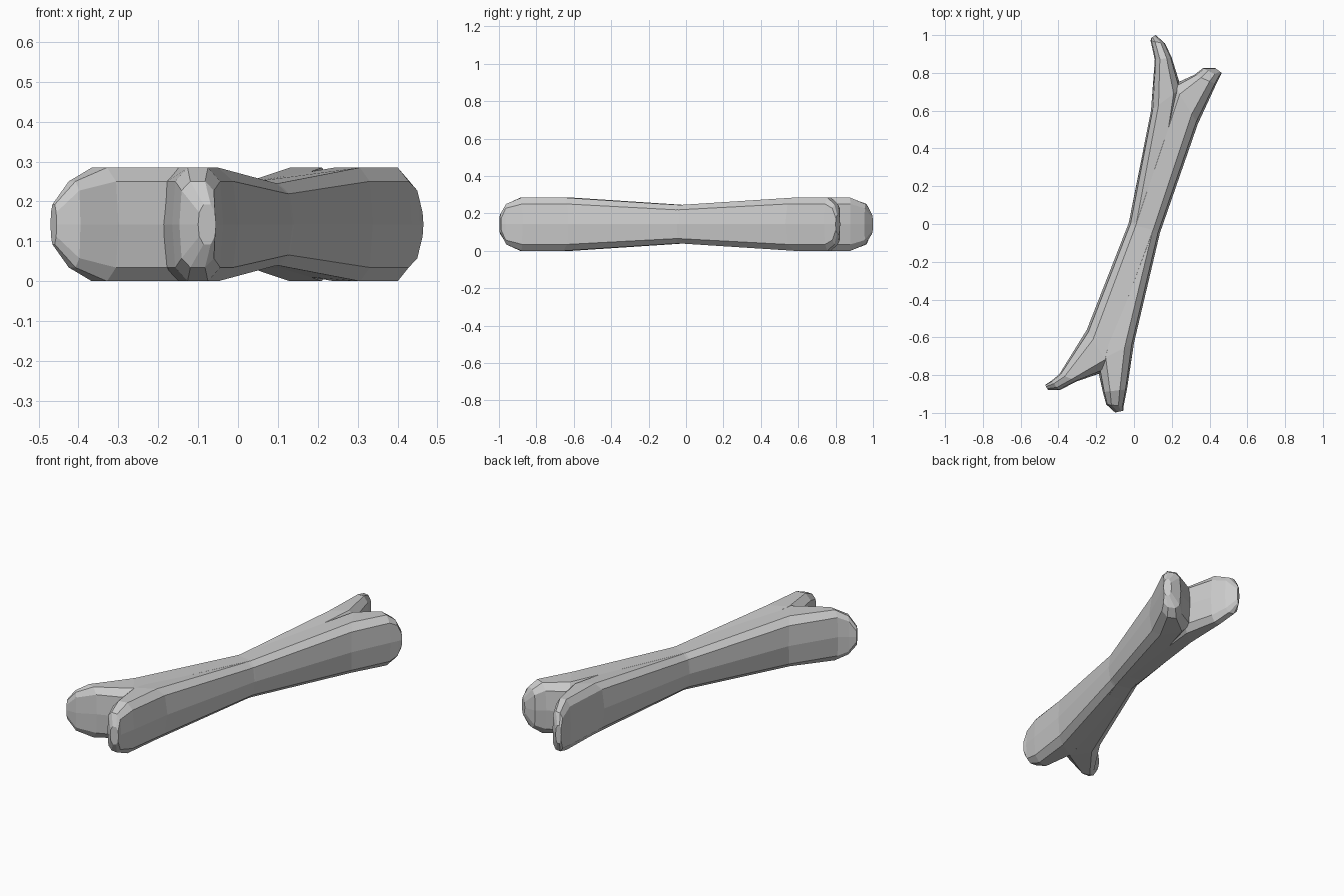
import bpy, bmesh
from mathutils import Vector

if "Cube" in bpy.data.objects:
    bpy.data.objects.remove(bpy.data.objects["Cube"])

ZC = 0.1425
# Section: left x,y, right x,y, half height of side wall, half height of ridge
MID = (-0.03, 0.0, 0.14, -0.04, 0.077, 0.103)

STRAND_A = [
    (-0.47, -0.852, -0.455, -0.88, 0.03, 0.05),
    (-0.437, -0.83, -0.395, -0.88, 0.085, 0.108),
    (-0.395, -0.795, -0.30, -0.832, 0.108, 0.1425),
    (-0.25, -0.56, -0.12, -0.77, 0.108, 0.1425),
    MID,
    (0.21, 0.74, 0.338, 0.53, 0.108, 0.1425),
    (0.32, 0.79, 0.435, 0.74, 0.108, 0.1425),
    (0.365, 0.825, 0.455, 0.78, 0.085, 0.108),
    (0.43, 0.825, 0.465, 0.80, 0.03, 0.05),
]
STRAND_B = [
    (-0.10, -0.998, -0.055, -0.988, 0.03, 0.05),
    (-0.147, -0.955, -0.055, -0.965, 0.085, 0.108),
    (-0.165, -0.89, -0.037, -0.875, 0.108, 0.1425),
    (-0.20, -0.73, 0.0, -0.63, 0.108, 0.1425),
    (MID[0] + .001, MID[1], MID[2] - .001, MID[3], 0.076, 0.102),
    (0.09, 0.60, 0.25, 0.72, 0.108, 0.1425),
    (0.11, 0.87, 0.20, 0.88, 0.108, 0.1425),
    (0.088, 0.97, 0.165, 0.955, 0.085, 0.108),
    (0.09, 0.985, 0.115, 1.0, 0.03, 0.05),
]


def ring(bm, s):
    """Ten-sided cross-section with bevelled top and bottom ridges."""
    l, r = Vector((s[0], s[1], ZC)), Vector((s[2], s[3], ZC))
    w = (r - l).length
    f = min(0.3, 0.04 / w) if w < 0.2 else 0.25
    up = Vector((0, 0, 1))
    a, b = l.lerp(r, f), r.lerp(l, f)
    # side walls pull in slightly above and below the middle
    c, d = l.lerp(r, 0.06), r.lerp(l, 0.06)
    hs, ht = s[4], s[5]
    pts = [l, c + up * hs, a + up * ht, b + up * ht, d + up * hs,
           r, d - up * hs, b - up * ht, a - up * ht, c - up * hs]
    return [bm.verts.new(p) for p in pts]


def loft(name, sections):
    bm = bmesh.new()
    rings = [ring(bm, s) for s in sections]
    for p, q in zip(rings, rings[1:]):
        for i in range(10):
            j = (i + 1) % 10
            bm.faces.new((p[i], p[j], q[j], q[i]))
    bm.faces.new(rings[0])
    bm.faces.new(rings[-1][::-1])
    bmesh.ops.recalc_face_normals(bm, faces=bm.faces)
    me = bpy.data.meshes.new(name)
    bm.to_mesh(me)
    bm.free()
    ob = bpy.data.objects.new(name, me)
    bpy.context.collection.objects.link(ob)
    return ob


# Two crossing strands, fused into one bone with forked ends
bone = loft("bone", STRAND_A)
other = loft("bone_second_strand", STRAND_B)
mod = bone.modifiers.new("fuse", 'BOOLEAN')
mod.operation = 'UNION'
mod.solver = 'EXACT'
mod.object = other
bpy.context.view_layer.objects.active = bone
bone.select_set(True)
bpy.ops.object.modifier_apply(modifier="fuse")
bpy.data.objects.remove(other)
